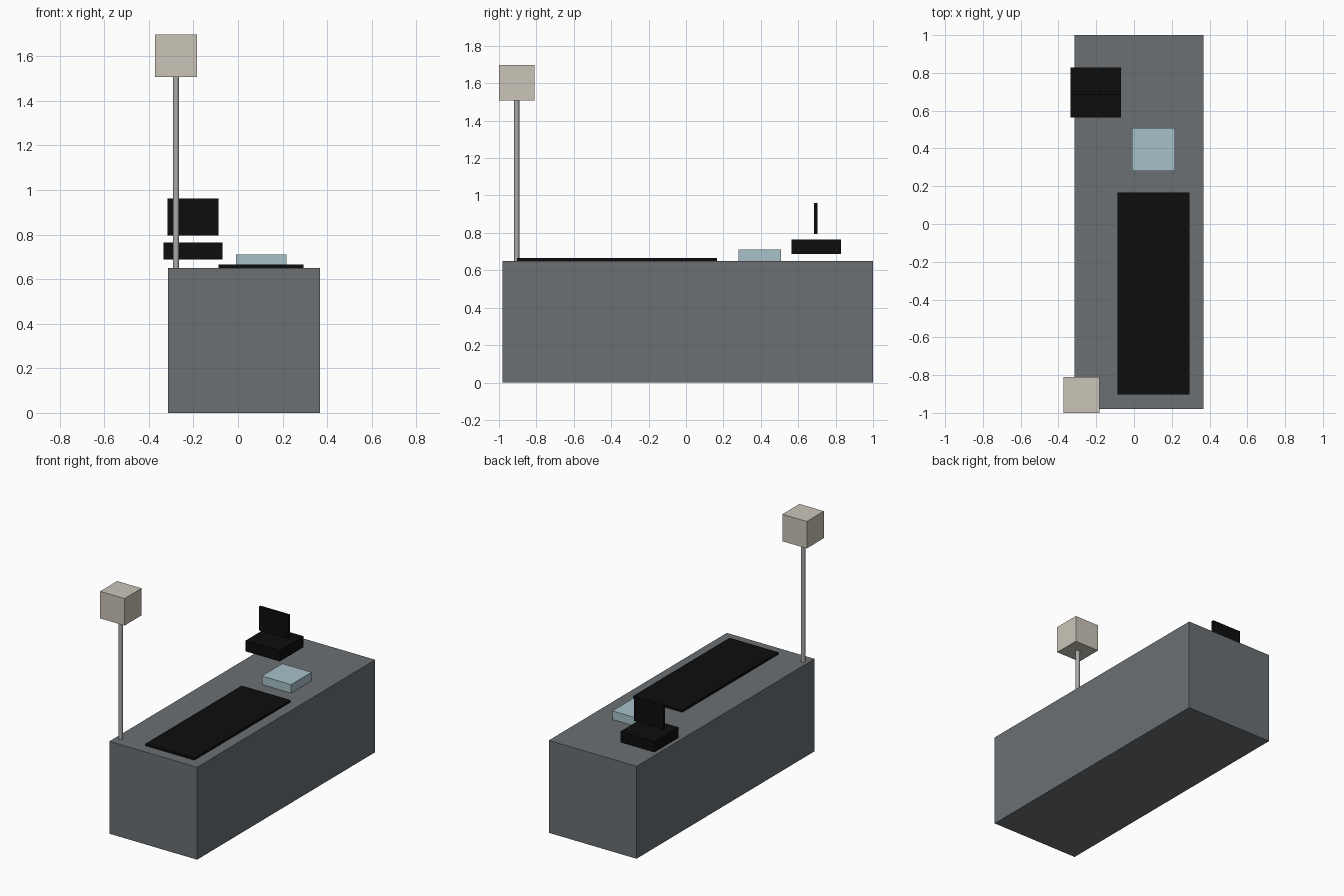
import bpy
import bmesh
from mathutils import Matrix, Vector

default = bpy.data.objects.get("Cube")
if default:
    bpy.data.objects.remove(default, do_unlink=True)


def material(name, rgb):
    mat = bpy.data.materials.new(name)
    mat.use_nodes = True
    colour = (*rgb, 1.0)
    mat.diffuse_color = colour
    bsdf = next(n for n in mat.node_tree.nodes if n.type == 'BSDF_PRINCIPLED')
    bsdf.inputs["Base Color"].default_value = colour
    return mat


def finish(name, bm, mat):
    mesh = bpy.data.meshes.new(name)
    bm.to_mesh(mesh)
    bm.free()
    mesh.materials.append(mat)
    obj = bpy.data.objects.new(name, mesh)
    bpy.context.collection.objects.link(obj)
    return obj


def box(name, low, high, mat):
    """Box between two opposite corners."""
    low, high = Vector(low), Vector(high)
    bm = bmesh.new()
    bmesh.ops.create_cube(bm, size=1.0)
    bmesh.ops.scale(bm, vec=high - low, verts=bm.verts)
    bmesh.ops.translate(bm, vec=(low + high) / 2, verts=bm.verts)
    return finish(name, bm, mat)


def post(name, x, y, bottom, top, radius, mat):
    """Upright round post with smooth sides and flat ends."""
    bm = bmesh.new()
    bmesh.ops.create_cone(bm, cap_ends=True, segments=24, radius1=radius,
                          radius2=radius, depth=top - bottom,
                          matrix=Matrix.Translation((x, y, (bottom + top) / 2)))
    for face in bm.faces:
        face.smooth = abs(face.normal.z) < 0.5
    for edge in bm.edges:
        edge.smooth = all(f.smooth for f in edge.link_faces)
    return finish(name, bm, mat)


grey = material("slate grey", (0.145, 0.161, 0.173))
black = material("black", (0.004, 0.004, 0.004))
blue = material("pale blue", (0.39, 0.54, 0.59))
metal = material("pole metal", (0.40, 0.40, 0.395))
cream = material("warm cream", (0.60, 0.56, 0.485))

TOP = 0.65

# Counter with the belt and scanner resting on it
box("counter", (-0.315, -0.98, 0), (0.368, 1.0, TOP), grey)
box("conveyor_belt", (-0.087, -0.903, TOP), (0.293, 0.166, 0.665), black)
box("scanner", (-0.01, 0.28, TOP), (0.217, 0.508, 0.71), blue)

# Register and its screen, hovering above the counter
box("register", (-0.335, 0.563, 0.688), (-0.069, 0.829, 0.764), black)
box("register_screen", (-0.316, 0.684, 0.795), (-0.088, 0.703, 0.961), black)

# Lane light on its pole
post("light_pole", -0.278, -0.905, TOP, 1.51, 0.014, metal)
box("lane_light", (-0.373, -1.0, 1.507), (-0.183, -0.81, 1.697), cream)
